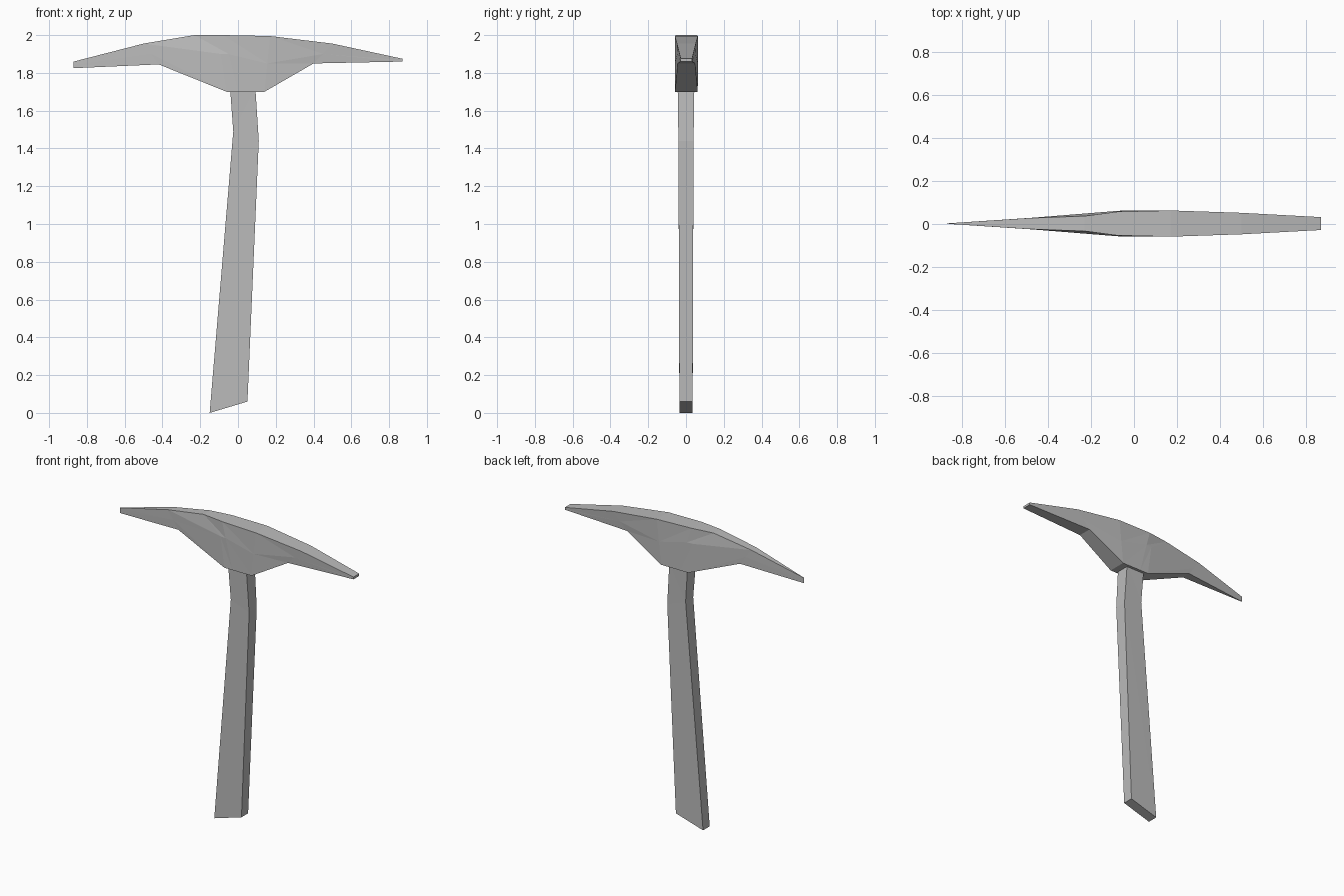
import bpy, bmesh

cube = bpy.data.objects.get("Cube")
if cube:
    bpy.data.objects.remove(cube, do_unlink=True)

grey = bpy.data.materials.new("plain grey")
grey.use_nodes = True
grey.diffuse_color = (0.5, 0.5, 0.5, 1)
grey.node_tree.nodes["Principled BSDF"].inputs["Base Color"].default_value = grey.diffuse_color


def loft(name, sections, y_mid=0.0):
    """Skin cross-sections; each lists (x, z, half width) points mirrored across y."""
    bm = bmesh.new()
    rings = []
    for sec in sections:
        front = [bm.verts.new((x, y_mid - w, z)) for x, z, w in sec]
        back = [bm.verts.new((x, y_mid + w, z)) for x, z, w in sec]
        rings.append((front, back))
    n = len(sections[0])
    for (f0, b0), (f1, b1) in zip(rings, rings[1:]):
        for s0, s1 in ((f0, f1), (b0, b1)):
            for i in range(n - 1):
                bm.faces.new((s0[i], s1[i], s1[i + 1]))
                bm.faces.new((s0[i], s1[i + 1], s0[i + 1]))
        for i in (0, n - 1):
            bm.faces.new((f0[i], f1[i], b1[i], b0[i]))
    for front, back in (rings[0], rings[-1]):
        bm.faces.new(front + back[::-1])
    bmesh.ops.recalc_face_normals(bm, faces=bm.faces)
    mesh = bpy.data.meshes.new(name)
    bm.to_mesh(mesh)
    bm.free()
    mesh.materials.append(grey)
    obj = bpy.data.objects.new(name, mesh)
    bpy.context.collection.objects.link(obj)
    return obj


# Head: upright blade edge on the right, flat chisel on the left
loft("pick_head", [
    [(-0.87, 1.86, 0.001), (-0.87, 1.84, 0.001), (-0.87, 1.825, 0.001)],
    [(-0.50, 1.955, 0.025), (-0.46, 1.90, 0.028), (-0.42, 1.845, 0.03)],
    [(-0.23, 2.0, 0.035), (-0.09, 1.90, 0.058), (-0.06, 1.70, 0.06)],
    [(-0.08, 2.0, 0.055), (-0.05, 1.90, 0.06), (0.0, 1.70, 0.06)],
    [(0.17, 1.995, 0.061), (0.155, 1.85, 0.061), (0.14, 1.70, 0.06)],
    [(0.50, 1.955, 0.05), (0.45, 1.90, 0.048), (0.40, 1.85, 0.046)],
    [(0.87, 1.875, 0.03), (0.87, 1.867, 0.03), (0.87, 1.86, 0.03)],
], y_mid=0.002)

# Handle: slanted foot, kinked near the head
loft("handle", [
    [(-0.15, 0.0, 0.035), (0.05, 0.06, 0.035)],
    [(-0.025, 1.49, 0.04), (0.11, 1.44, 0.04)],
    [(-0.042, 1.72, 0.044), (0.092, 1.72, 0.044)],
])
